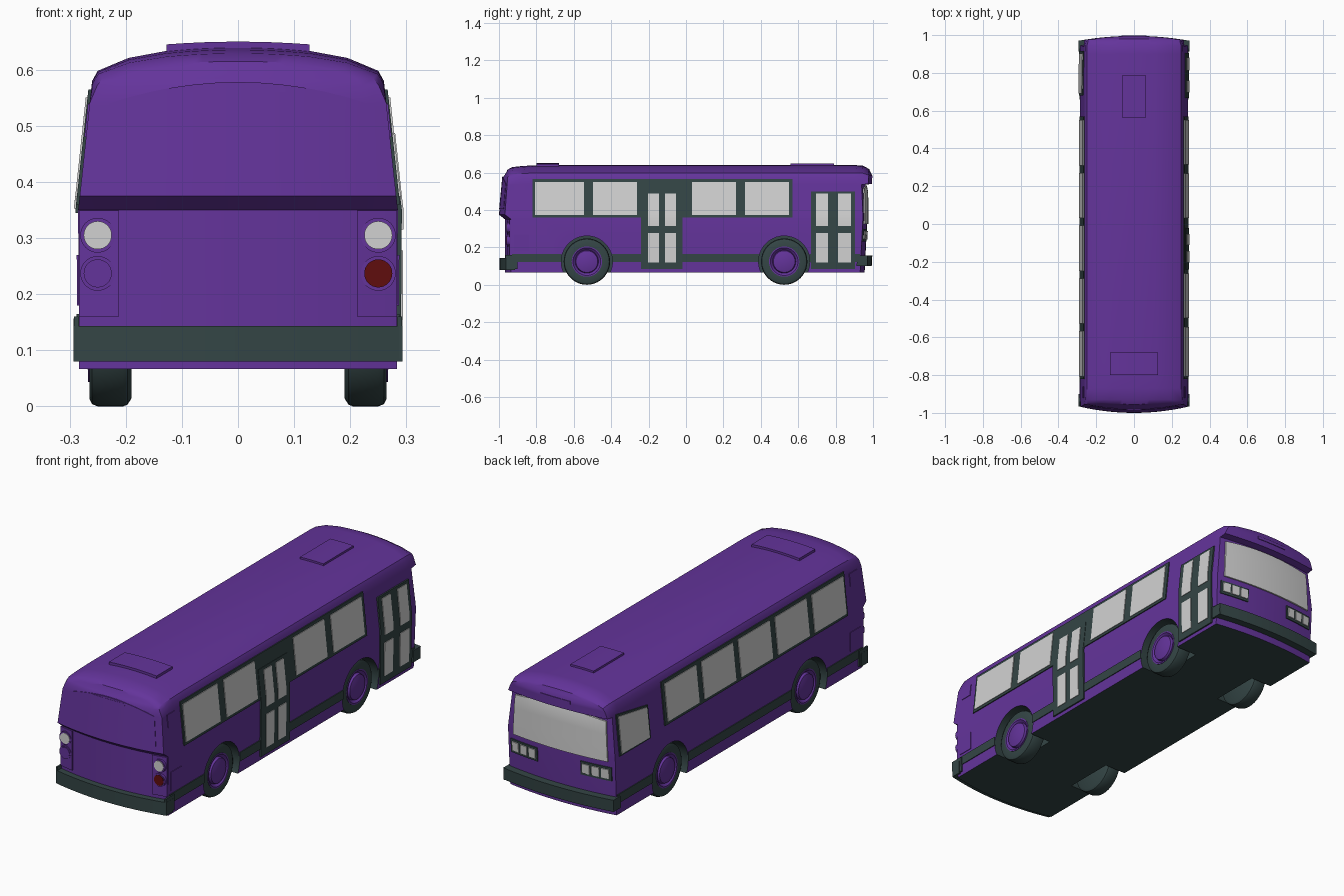
import bpy, bmesh, math
from mathutils import Matrix

if "Cube" in bpy.data.objects:
    bpy.data.objects.remove(bpy.data.objects["Cube"])


def material(name, r, g, b):
    m = bpy.data.materials.new(name)
    m.use_nodes = True
    m.diffuse_color = (r, g, b, 1)
    m.node_tree.nodes["Principled BSDF"].inputs["Base Color"].default_value = (r, g, b, 1)
    return m


PURPLE = material("purple paint", 0.127, 0.034, 0.328)
DARK = material("dark trim", 0.034, 0.060, 0.060)
GLASS = material("pale glass", 0.64, 0.64, 0.64)
RED = material("red lamp", 0.115, 0.004, 0.004)

# Half width and end positions of the body by height
WIDTH = [(0.067, 0.283), (0.35, 0.285), (0.375, 0.282), (0.535, 0.265), (0.54, 0.2645),
         (0.58, 0.26), (0.598, 0.25), (0.621, 0.195), (0.633, 0.13)]
FRONT = [(0.067, 0.955), (0.33, 0.97), (0.5, 0.968), (0.535, 0.96), (0.54, 0.995),
         (0.6, 0.995), (0.633, 0.98)]
REAR = [(0.067, -0.968), (0.35, -0.968), (0.375, -1.0), (0.58, -0.98), (0.633, -0.955)]


def interp(table, t):
    if t <= table[0][0]:
        return table[0][1]
    for (a, p), (b, q) in zip(table, table[1:]):
        if t <= b:
            return p + (q - p) * (t - a) / (b - a)
    return table[-1][1]


def rear_y(x, z):
    return interp(REAR, z) + 0.4 * x * x


def front_y(x, z):
    return interp(FRONT, z) - 0.3 * x * x


def finish(bm, name, mats, smooth=None):
    bmesh.ops.recalc_face_normals(bm, faces=bm.faces)
    me = bpy.data.meshes.new(name)
    bm.to_mesh(me)
    bm.free()
    for m in mats:
        me.materials.append(m)
    ob = bpy.data.objects.new(name, me)
    bpy.context.collection.objects.link(ob)
    bpy.ops.object.select_all(action='DESELECT')
    ob.select_set(True)
    bpy.context.view_layer.objects.active = ob
    if smooth:
        bpy.ops.object.shade_smooth_by_angle(angle=math.radians(smooth))
    return ob


def lattice(sizes, point):
    """Closed skin of a three-way grid whose corners come from point(i, j, k)."""
    bm, seen = bmesh.new(), {}

    def v(key):
        if key not in seen:
            seen[key] = bm.verts.new(point(*key))
        return seen[key]
    for axis in range(3):
        a, b = [n for n in range(3) if n != axis]
        for end in (0, sizes[axis] - 1):
            for p in range(sizes[a] - 1):
                for q in range(sizes[b] - 1):
                    corners = []
                    for dp, dq in ((0, 0), (1, 0), (1, 1), (0, 1)):
                        key = [end] * 3
                        key[a], key[b] = p + dp, q + dq
                        corners.append(v(tuple(key)))
                    bm.faces.new(corners)
    return bm


def spread(a, b, n):
    return [a + (b - a) * i / n for i in range(n + 1)]


def slab(name, surface, us, vs, mat, lift=0.005, thick=0.008):
    """Plate lying on a surface given as surface(u, v, offset)."""
    ds = (lift - thick, lift)
    bm = lattice((len(us), len(vs), 2), lambda i, j, k: surface(us[i], vs[j], ds[k]))
    return finish(bm, name, [mat], 30)


def side(s):
    return lambda y, z, d: (s * (interp(WIDTH, z) + d), y, z)


def on_rear(x, z, d):
    return (x, rear_y(x, z) - d, z)


def on_front(x, z, d):
    return (x, front_y(x, z) + d, z)


def side_plate(name, s, y0, y1, z0, z1, mat, lift=0.005):
    zs = [z0] + [z for z in (0.35, 0.375) if z0 < z < z1] + [z1]
    return slab(name, side(s), [y0, y1], zs, mat, lift)


# Body shell: (station, roof height factor, width factor)
STATIONS = [(None, 0.72, 0.965), (-0.93, 0.88, 0.995), (-0.87, 0.95, 1), (-0.78, 1, 1),
            (0.9, 1, 1), (0.945, 0.97, 0.995), (None, 0.76, 0.965)]
COLS = 16
ROWS = [w[0] for w in WIDTH]


def body_point(i, j, k):
    y, rise, squeeze = STATIONS[i]
    z, u = ROWS[k], 2 * j / COLS - 1
    x = u * interp(WIDTH, z) * (squeeze if z > 0.54 else 1)
    if y is None:
        y = rear_y(x, z) if i == 0 else front_y(x, z)
    elif z < 0.54:
        y = max(-0.93, min(0.93, y))
    if k == len(ROWS) - 1:
        z += 0.007 * (1 - u * u)
    if z > 0.55:
        z = 0.55 + (z - 0.55) * rise
    return (x, y, z)


bm = lattice((len(STATIONS), COLS + 1, len(ROWS)), body_point)
bmesh.ops.recalc_face_normals(bm, faces=bm.faces)
for f in bm.faces:
    f.material_index = int(f.normal.z < -0.9 and f.calc_center_median().z < 0.1)
body = finish(bm, "body", [PURPLE, DARK])

# Wheel arches cut out of the body
AXLES = (-0.53, 0.525)
HUB_Z = 0.124
bm = bmesh.new()
for y in AXLES:
    for s in (-1, 1):
        m = Matrix.Translation((s * 0.27, y, HUB_Z)) @ Matrix.Rotation(math.pi / 2, 4, 'Y')
        bmesh.ops.create_cone(bm, cap_ends=True, segments=40, radius1=0.137, radius2=0.137,
                              depth=0.2, matrix=m)
for f in bm.faces:
    f.material_index = 1
cutter = finish(bm, "arch_cutter", [PURPLE, DARK])
cutter.hide_render = True
bpy.context.view_layer.objects.active = body
mod = body.modifiers.new("arches", 'BOOLEAN')
mod.operation, mod.solver, mod.object = 'DIFFERENCE', 'EXACT', cutter
bpy.ops.object.modifier_apply(modifier=mod.name)
bpy.data.objects.remove(cutter)
body.select_set(True)
bpy.ops.object.shade_smooth_by_angle(angle=math.radians(30))


# Wheels: profiles of (x, radius) spun about the axle
def spun(name, s, y, profile, mat):
    bm = bmesh.new()
    vs = [bm.verts.new((s * x, y, HUB_Z + r)) for x, r in profile]
    es = [bm.edges.new(p) for p in zip(vs, vs[1:])]
    bmesh.ops.spin(bm, geom=vs + es, cent=(0, y, HUB_Z), axis=(1, 0, 0),
                   angle=math.tau, steps=40, use_duplicate=False)
    bmesh.ops.remove_doubles(bm, verts=bm.verts, dist=0.0002)
    return finish(bm, name, [mat], 35)


TYRE = [(0.19, 0), (0.19, 0.11), (0.197, 0.121), (0.205, 0.124), (0.25, 0.124),
        (0.26, 0.12), (0.265, 0.11), (0.265, 0.08), (0.25, 0.076), (0.25, 0)]
HUB = [(0.24, 0.081), (0.267, 0.081), (0.267, 0.074), (0.255, 0.062), (0.268, 0.058),
       (0.274, 0.035), (0.276, 0)]
for end, y in zip(("rear", "front"), AXLES):
    for s, label in ((1, "left"), (-1, "right")):
        spun(f"{end}_{label}_tyre", s, y, TYRE, DARK)
        spun(f"{end}_{label}_hub", s, y, HUB, PURPLE)

# Side windows
PANES = {1: [(-0.807, -0.545), (-0.497, -0.262), (0.032, 0.267), (0.315, 0.55)],
         -1: [(y, y + 0.24) for y in spread(-0.807, 0.31, 4)]}
for s, panes in PANES.items():
    side_plate("window_band", s, -0.82, 0.57, 0.36, 0.565, DARK)
    for a, b in panes:
        side_plate("side_window", s, a, b, 0.374, 0.55, GLASS, 0.008)

# Doors with four panes each
for y0, y1, panes in ((-0.24, -0.02, ((-0.203, -0.144), (-0.112, -0.053))),
                      (0.668, 0.904, ((0.695, 0.76), (0.813, 0.882)))):
    side_plate("door", 1, y0, y1, 0.085, 0.5, DARK, 0.007)
    for a, b in panes:
        side_plate("door_upper_pane", 1, a, b, 0.315, 0.487, GLASS, 0.01)
        side_plate("door_lower_pane", 1, a, b, 0.118, 0.278, GLASS, 0.01)


# Driver window with a sloping top edge
def driver_area(u, v, d):
    z = 0.345 + v * (0.155 + 0.04 * u)
    return side(-1)(0.68 + 0.235 * u, z, d)


slab("driver_window_frame", driver_area, [0, 1], spread(0, 1, 6), DARK)
slab("driver_window", driver_area, [0.05, 0.95], spread(0.05, 0.95, 6), GLASS, 0.008)

# Trim stripe, broken at arches and doors
STRIPES = {1: [(-0.93, -0.665), (-0.395, -0.24), (-0.02, 0.39), (0.66, 0.67), (0.9, 0.93)],
           -1: [(-0.93, -0.665), (-0.395, 0.39), (0.66, 0.93)]}
for s, runs in STRIPES.items():
    for a, b in runs:
        side_plate("trim_stripe", s, a, b, 0.122, 0.165, DARK, 0.004)
    # Bumper ends, fuel flap and vent
    side_plate("rear_bumper_end", s, -0.965, -0.9, 0.085, 0.16, DARK, 0.009)
    side_plate("front_bumper_end", s, 0.92, 0.97, 0.1, 0.157, DARK, 0.009)
    side_plate("side_flap", s, -0.92, -0.84, 0.18, 0.27, PURPLE, 0.003)
    side_plate("side_vent", s, -0.92, -0.86, 0.48, 0.54, PURPLE, 0.003)

# Bumpers following the curved ends
across = spread(-0.293, 0.293, 16)
slab("rear_bumper", on_rear, across, [0.08, 0.143], DARK, 0.03, 0.05)
slab("front_bumper", on_front, across, [0.1, 0.157], DARK, 0.036, 0.055)


# Rear window panel and windshield with arched tops
def arched(surface, low, high, arch, wide, narrow):
    def f(u, v, d):
        x = u * (wide + (narrow - wide) * v)
        return surface(x, low + v * (high + arch * (1 - u * u) - low), d)
    return f


slab("rear_window_panel", arched(on_rear, 0.405, 0.54, 0.038, 0.245, 0.23),
     spread(-1, 1, 12), spread(0, 1, 4), PURPLE, 0.002)
slab("windshield", arched(on_front, 0.325, 0.515, 0.015, 0.252, 0.242),
     spread(-1, 1, 16), spread(0, 1, 6), GLASS, 0.006)
slab("rear_marker_strip", on_rear, spread(-0.085, 0.085, 4), [0.56, 0.57], PURPLE, 0.003)
slab("front_marker_strip", on_front, spread(-0.08, 0.08, 4), [0.57, 0.585], PURPLE, 0.003)


# Rear lamp pods and round lamps
def disc(name, x, z, r, lift, mat):
    m = Matrix.Translation((x, rear_y(x, z) - lift, z)) @ Matrix.Rotation(math.pi / 2, 4, 'X')
    bm = bmesh.new()
    bmesh.ops.create_cone(bm, cap_ends=True, segments=32, radius1=r, radius2=r,
                          depth=0.02, matrix=m)
    finish(bm, name, [mat], 35)


for s in (-1, 1):
    slab("lamp_pod", on_rear, spread(s * 0.212, s * 0.283, 4), [0.16, 0.349], PURPLE, 0.007)
    for z, mat in ((0.305, GLASS), (0.237, RED if s > 0 else PURPLE)):
        disc("lamp_rim", s * 0.25, z, 0.031, 0.004, PURPLE)
        disc("rear_lamp", s * 0.25, z, 0.025, 0.007, mat)
    # Front headlight clusters
    slab("headlight_panel", on_front, spread(s * 0.115, s * 0.268, 4), [0.232, 0.298], DARK, 0.004)
    for x in (0.143, 0.191, 0.239):
        slab("headlight", on_front, [s * x - 0.019, s * x + 0.019], [0.243, 0.288], GLASS, 0.009)


# Roof hatches
def roof(x, y, d):
    return (x, y, 0.64 - 0.3 * x * x + d)


slab("rear_roof_hatch", roof, spread(-0.127, 0.127, 8), [-0.8, -0.68], PURPLE, 0.01, 0.02)
slab("front_roof_hatch", roof, spread(-0.062, 0.062, 4), [0.56, 0.79], PURPLE, 0.009, 0.02)
